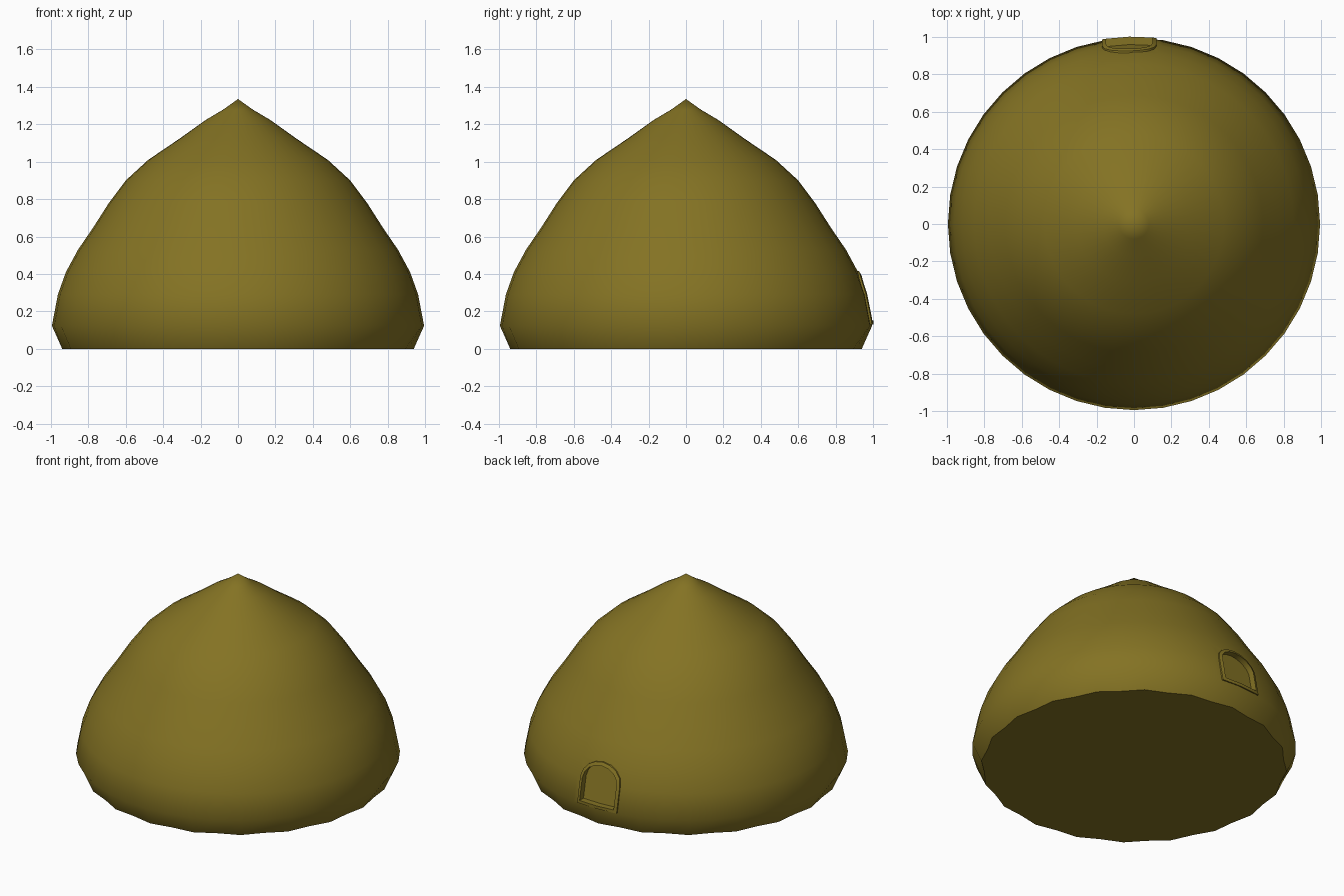
import bpy, bmesh, math

if "Cube" in bpy.data.objects:
    bpy.data.objects.remove(bpy.data.objects["Cube"])

SIDES = 40
PROFILE = [(0.995, 0.123), (0.963, 0.29), (0.92, 0.41), (0.855, 0.53), (0.775, 0.647),
           (0.69, 0.78), (0.6, 0.9), (0.48, 1.01), (0.31, 1.125), (0.17, 1.225), (0.08, 1.278)]
PEAK = 1.335

olive = bpy.data.materials.new("olive")
olive.diffuse_color = (0.23, 0.17, 0.017, 1)
olive.use_nodes = True
olive.node_tree.nodes["Principled BSDF"].inputs["Base Color"].default_value = olive.diffuse_color


def finish(name, bm, angle=45):
    bmesh.ops.recalc_face_normals(bm, faces=bm.faces)
    me = bpy.data.meshes.new(name)
    bm.to_mesh(me)
    bm.free()
    ob = bpy.data.objects.new(name, me)
    bpy.context.collection.objects.link(ob)
    me.materials.append(olive)
    bpy.ops.object.select_all(action='DESELECT')
    ob.select_set(True)
    bpy.context.view_layer.objects.active = ob
    bpy.ops.object.shade_smooth_by_angle(angle=math.radians(angle))
    return ob


def bridge(bm, a, b):
    n = len(a)
    for i in range(n):
        j = (i + 1) % n
        bm.faces.new((a[i], a[j], b[j], b[i]))


def wall_y(x, z):
    """Depth of the dome's back wall at x, z."""
    for (r0, z0), (r1, z1) in zip(PROFILE, PROFILE[1:]):
        if z <= z1:
            r = r0 + (r1 - r0) * (z - z0) / (z1 - z0)
            return math.sqrt(r * r - x * x)


def arch(half, low, high):
    """Round-topped doorway outline in x, z."""
    cx, spring = -0.025, high - half * 0.8
    pts = [(cx - half, low), (cx, low), (cx + half, low), (cx + half, (low + spring) / 2)]
    for i in range(9):
        t = math.pi * i / 8
        pts.append((cx + half * math.cos(t), spring + half * 0.8 * math.sin(t)))
    pts.append((cx - half, (low + spring) / 2))
    return pts


def loop(bm, pts, offset):
    return [bm.verts.new((x, wall_y(x, z) + offset, z)) for x, z in pts]


# Dome: lathed rings, scalloped foot, closed underside
bm = bmesh.new()
rings = []
for k, (r, z) in enumerate([(0.94, 0)] + PROFILE):
    ring = []
    for i in range(SIDES):
        a = math.tau * i / SIDES
        rr = r - (0.018 if k == 0 and i % 2 else 0)
        ring.append(bm.verts.new((rr * math.cos(a), rr * math.sin(a), z)))
    rings.append(ring)
for a, b in zip(rings, rings[1:]):
    bridge(bm, a, b)
tip = bm.verts.new((0, 0, PEAK))
for i in range(SIDES):
    bm.faces.new((rings[-1][i], rings[-1][(i + 1) % SIDES], tip))
bm.faces.new(rings[0][::-1])
dome = finish("dome", bm)

# Doorway recess
inner, outer = arch(0.125, 0.15, 0.395), arch(0.145, 0.13, 0.415)
bm = bmesh.new()
deep, front = loop(bm, inner, -0.03), loop(bm, inner, 0.1)
bridge(bm, deep, front)
bm.faces.new(deep)
bm.faces.new(front)
cutter = finish("doorway_cutter", bm)
cutter.hide_render = True
cutter.hide_set(True)
cut = dome.modifiers.new("doorway", 'BOOLEAN')
cut.object = cutter
cut.operation = 'DIFFERENCE'
cut.solver = 'EXACT'

# Raised frame around the doorway
bm = bmesh.new()
loops = [loop(bm, outer, -0.02), loop(bm, outer, 0.008),
         loop(bm, inner, 0.012), loop(bm, inner, -0.02)]
for a, b in zip(loops, loops[1:] + loops[:1]):
    bridge(bm, a, b)
finish("door_frame", bm, 30)
